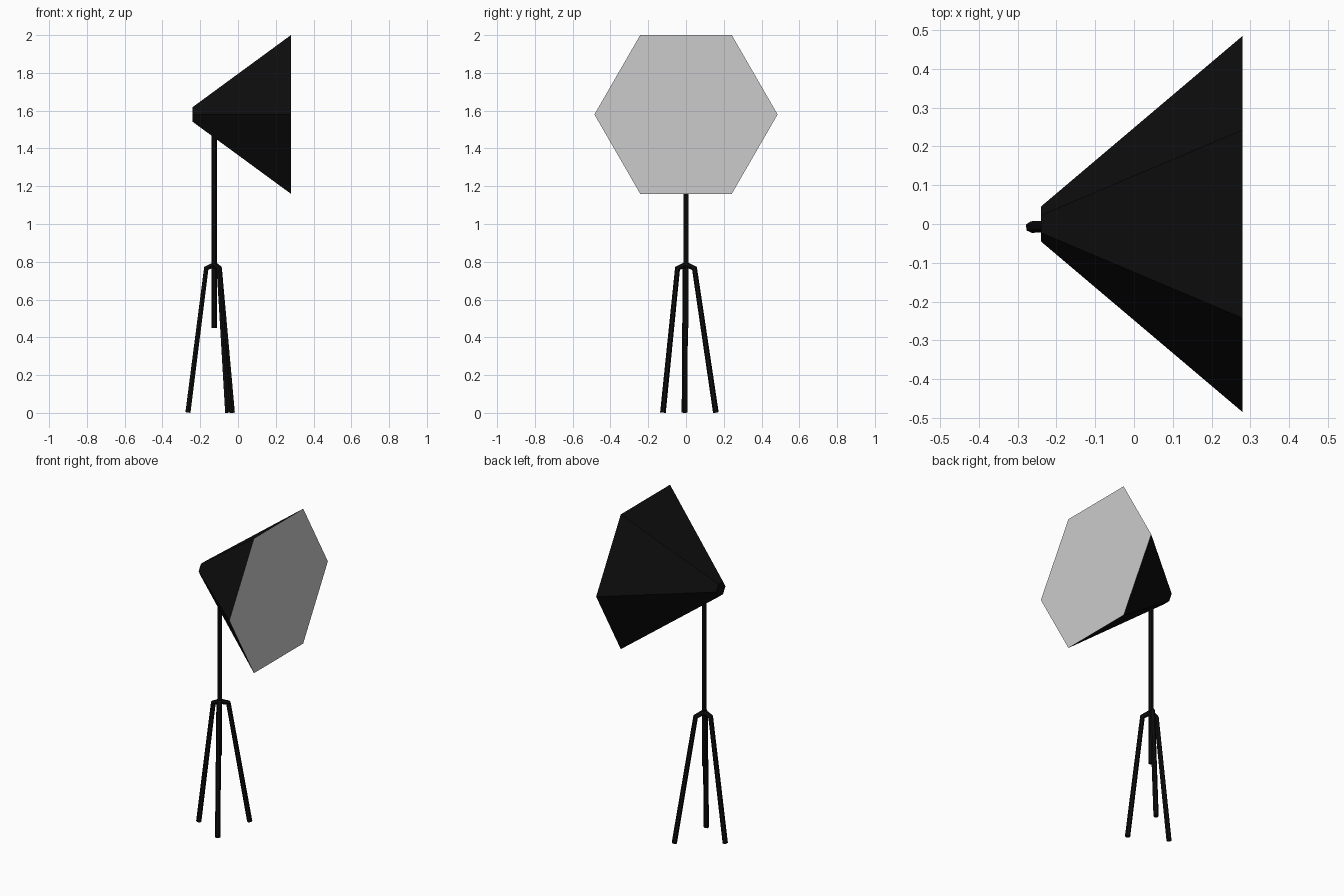
import bpy, bmesh
from math import sin, cos, pi

if "Cube" in bpy.data.objects:
    bpy.data.objects.remove(bpy.data.objects["Cube"])

AXIS_Z = 1.58      # height of the lamp axis
POLE_X = -0.125    # stand position
FRONT_X, BACK_X = 0.28, -0.24

black = bpy.data.materials.new("black")
black.diffuse_color = (0.004, 0.004, 0.004, 1)
black.use_nodes = True
black.node_tree.nodes["Principled BSDF"].inputs["Base Color"].default_value = black.diffuse_color


def hexagon(bm, x, r):
    """Six verts in a plane facing +x, corners on the y axis."""
    return [bm.verts.new((x, r * cos(i * pi / 3), AXIS_Z + r * sin(i * pi / 3)))
            for i in range(6)]


def finish(bm, name, mat=None):
    me = bpy.data.meshes.new(name)
    bm.to_mesh(me)
    bm.free()
    ob = bpy.data.objects.new(name, me)
    bpy.context.collection.objects.link(ob)
    if mat:
        me.materials.append(mat)
    return ob


def tube(name, points, radius):
    """Six-sided capped tube along a polyline."""
    cu = bpy.data.curves.new(name, 'CURVE')
    cu.dimensions = '3D'
    cu.bevel_depth = radius
    cu.bevel_resolution = 1
    cu.use_fill_caps = True
    sp = cu.splines.new('POLY')
    sp.points.add(len(points) - 1)
    for p, co in zip(sp.points, points):
        p.co = (*co, 1)
    sp.use_smooth = False
    cu.materials.append(black)
    ob = bpy.data.objects.new(name, cu)
    bpy.context.collection.objects.link(ob)
    return ob


# Softbox shade: hexagonal funnel, closed at the back
bm = bmesh.new()
back, front = hexagon(bm, BACK_X, 0.045), hexagon(bm, FRONT_X, 0.485)
for i in range(6):
    j = (i + 1) % 6
    bm.faces.new((back[i], front[i], front[j], back[j]))
bm.faces.new(back[::-1])
bmesh.ops.recalc_face_normals(bm, faces=bm.faces)
finish(bm, "softbox_shade", black)

# Diffuser panel (plain grey) across the open front
bm = bmesh.new()
bm.faces.new(hexagon(bm, FRONT_X, 0.485))
finish(bm, "diffuser_panel")

# Centre pole
tube("centre_pole", [(POLE_X, 0, 0.45), (POLE_X, 0, 1.5)], 0.014)

# Tripod legs: short arm out from the hub, then down to the foot
hub = (POLE_X, 0, 0.785)
legs = [((-0.168, -0.003), (-0.265, -0.008)),
        ((-0.100, -0.045), (-0.055, -0.122)),
        ((-0.098, 0.045), (-0.030, 0.158))]
for n, (knee, foot) in enumerate(legs, 1):
    tube(f"tripod_leg_{n}", [hub, (*knee, 0.765), (*foot, 0.002)], 0.015)
